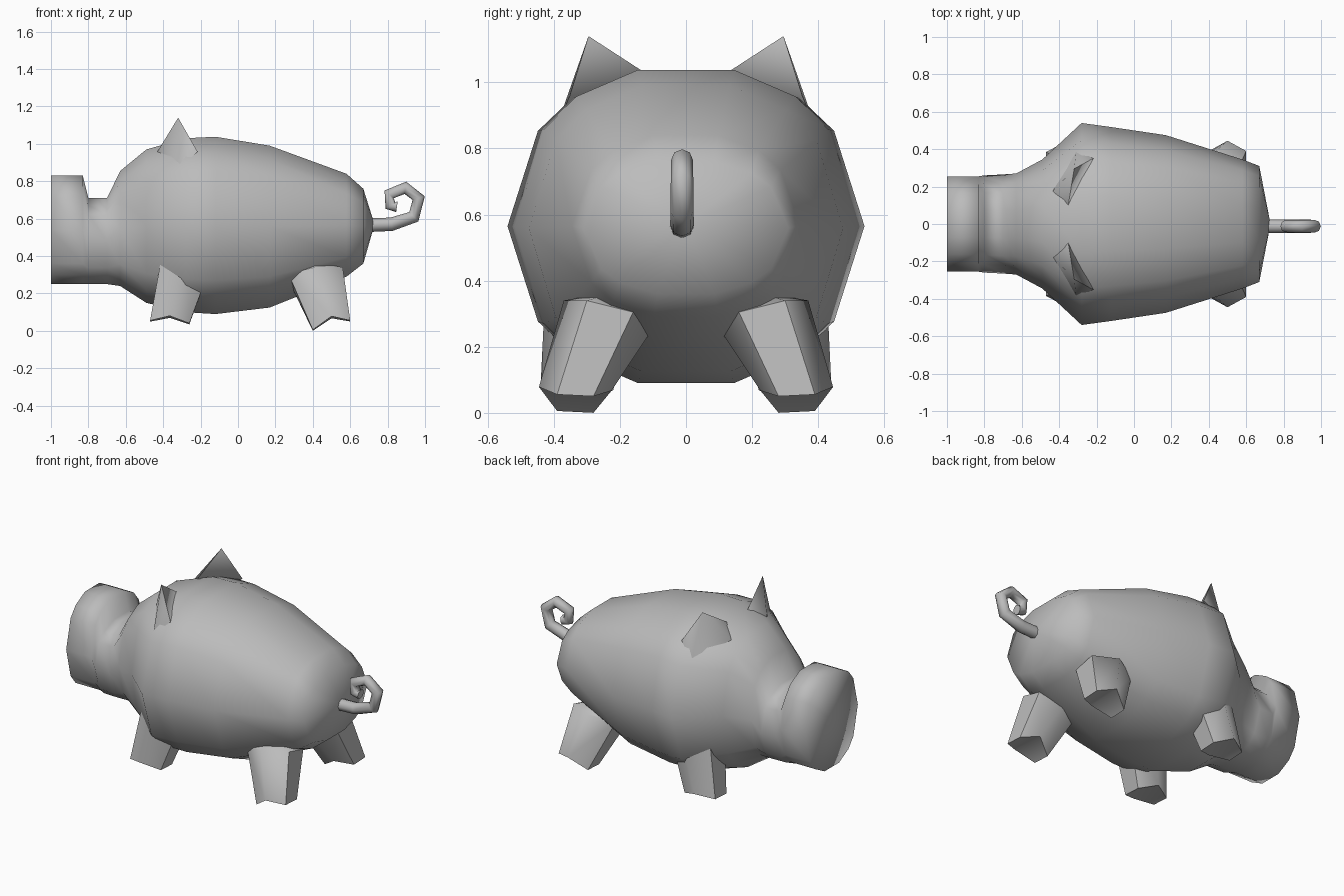
import bpy, bmesh
from math import sin, cos, tau, radians
from mathutils import Vector

cube = bpy.data.objects.get("Cube")
if cube:
    bpy.data.objects.remove(cube)

grey = bpy.data.materials.new("plain grey")
grey.use_nodes = True
colour = (0.5, 0.5, 0.5, 1)
grey.diffuse_color = colour
grey.node_tree.nodes["Principled BSDF"].inputs["Base Color"].default_value = colour


def finish(name, bm, angle):
    bmesh.ops.recalc_face_normals(bm, faces=bm.faces)
    mesh = bpy.data.meshes.new(name)
    bm.to_mesh(mesh)
    bm.free()
    mesh.materials.append(grey)
    obj = bpy.data.objects.new(name, mesh)
    bpy.context.collection.objects.link(obj)
    bpy.ops.object.select_all(action="DESELECT")
    obj.select_set(True)
    bpy.context.view_layer.objects.active = obj
    bpy.ops.object.shade_smooth_by_angle(angle=radians(angle))


def loft(name, rings, start, end, angle):
    """Skin rings of points and close both ends with a fan."""
    bm = bmesh.new()
    loops = [[bm.verts.new(p) for p in ring] for ring in rings]
    n = len(loops[0])
    for a, b in zip(loops, loops[1:]):
        for i in range(n):
            j = (i + 1) % n
            bm.faces.new((a[i], a[j], b[j], b[i]))
    for loop, tip in ((loops[0], start), (loops[-1], end)):
        v = bm.verts.new(tip)
        for i in range(n):
            bm.faces.new((loop[i], loop[(i + 1) % n], v))
    finish(name, bm, angle)


# Body, head and snout: x, bottom z, top z, half width
sections = [
    (-1.0, 0.25, 0.83, 0.255), (-0.83, 0.25, 0.83, 0.255),
    (-0.80, 0.25, 0.71, 0.26), (-0.70, 0.25, 0.71, 0.265),
    (-0.63, 0.24, 0.855, 0.27), (-0.49, 0.15, 0.97, 0.345),
    (-0.28, 0.10, 1.03, 0.54), (-0.12, 0.09, 1.038, 0.518),
    (0.17, 0.125, 0.99, 0.475), (0.58, 0.29, 0.84, 0.345),
    (0.67, 0.36, 0.76, 0.31)]

# Outline of one rounded section: a quarter, mirrored up and across
quarter = [(0.83, 0.62), (0.64, 0.83), (0.28, 1.0)]
upper = [(1, 0)] + quarter + [(-y, z) for y, z in reversed(quarter)]
outline = upper + [(-y, -z) for y, z in upper]


def body_ring(x, low, high, width):
    return [(x, width * y, (low + high) / 2 + (high - low) / 2 * z) for y, z in outline]


loft("body", [body_ring(*s) for s in sections], (-1, 0, 0.54), (0.73, 0, 0.57), 100)


# Legs: six-sided tubes splayed outwards, with a notch across each foot
def leg_ring(side, centre, rx, ry, slope_x, slope_y, notch):
    cx, cy, cz = centre
    ring = []
    for i in range(6):
        u, v = sin(tau * i / 6) / sin(tau / 6), cos(tau * i / 6)
        z = cz + slope_x * rx * u + slope_y * ry * v + notch * (1 - abs(u))
        ring.append((cx + rx * u, side * (cy + ry * v), z))
    return ring


for label, s in (("left", 1), ("right", -1)):
    loft("front_leg_" + label,
         [leg_ring(s, (-0.27, 0.28, 0.39), 0.14, 0.145, 0, 0, 0),
          leg_ring(s, (-0.365, 0.33, 0.045), 0.105, 0.11, -0.07, 0.05, 0.03)],
         (-0.27, 0.26 * s, 0.42), (-0.365, 0.33 * s, 0.08), 60)
    loft("rear_leg_" + label,
         [leg_ring(s, (0.415, 0.23, 0.305), 0.145, 0.14, 0.12, 0.25, 0),
          leg_ring(s, (0.50, 0.335, 0.028), 0.10, 0.11, 0.25, 0.05, 0.045)],
         (0.405, 0.2 * s, 0.37), (0.50, 0.335 * s, 0.075), 60)

    # Ear: four-sided spike sunk into the head
    tip = Vector((-0.32, 0.295 * s, 1.14))
    base = [(-0.43, 0.18, 0.96), (-0.35, 0.11, 1.02), (-0.22, 0.35, 0.965), (-0.31, 0.385, 0.885)]
    bm = bmesh.new()
    apex = bm.verts.new(tip)
    root = [bm.verts.new(tip + (Vector((x, y * s, z)) - tip) * 1.04) for x, y, z in base]
    bm.faces.new(root)
    for i in range(4):
        bm.faces.new((root[i], root[(i + 1) % 4], apex))
    finish("ear_" + label, bm, 80)

# Curly tail: eight-sided tube along a flat spiral
path = [(0.68, 0.565), (0.82, 0.57), (0.94, 0.61), (0.966, 0.71), (0.895, 0.765),
        (0.808, 0.73), (0.815, 0.67), (0.85, 0.665)]
pts = [Vector((x, -0.012, z)) for x, z in path]
rings = []
for k, p in enumerate(pts):
    along = (pts[min(k + 1, len(pts) - 1)] - pts[max(k - 1, 0)]).normalized()
    out = along.cross(Vector((0, 1, 0)))
    r = 0.037 - 0.001 * k
    rings.append([p + r * (out * cos(tau * i / 8) + Vector((0, sin(tau * i / 8), 0)))
                  for i in range(8)])
loft("tail", rings, pts[0], pts[-1], 80)
